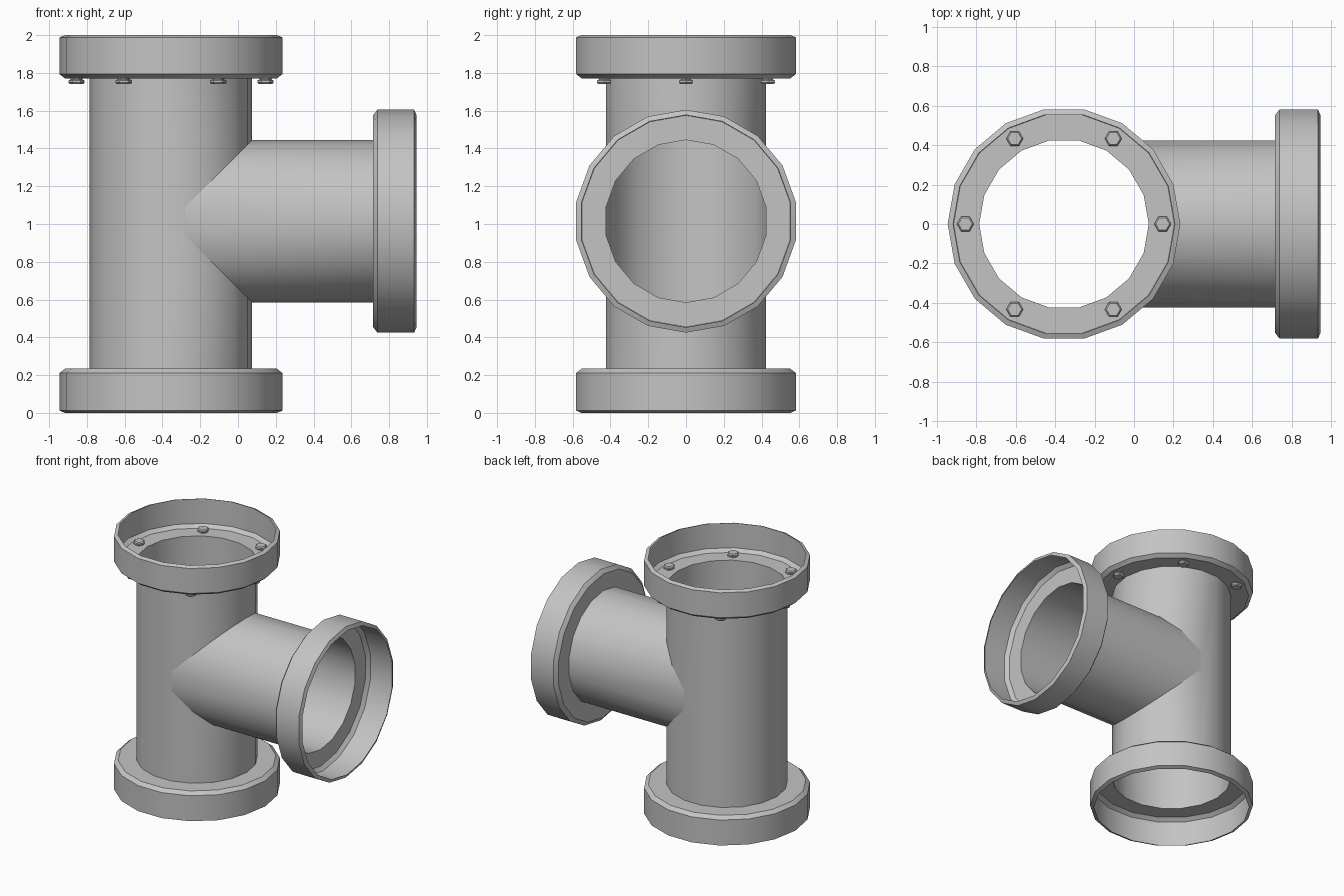
import bpy, bmesh, math
from mathutils import Matrix, Vector

cube = bpy.data.objects.get("Cube")
if cube:
    bpy.data.objects.remove(cube, do_unlink=True)

SIDES = 18
R = 0.43               # pipe radius
CX, ZC = -0.355, 1.015   # run axis x, branch axis z
LOW, HIGH = 0.235, 1.77  # flange ledges on the run
BRANCH_END = 0.715

grey = bpy.data.materials.new("pipe grey")
grey.use_nodes = True
grey.diffuse_color = (0.55, 0.55, 0.55, 1)
grey.node_tree.nodes["Principled BSDF"].inputs["Base Color"].default_value = grey.diffuse_color


def finish(name, bm):
    bmesh.ops.remove_doubles(bm, verts=bm.verts, dist=1e-5)
    mesh = bpy.data.meshes.new(name)
    bm.to_mesh(mesh)
    bm.free()
    mesh.materials.append(grey)
    obj = bpy.data.objects.new(name, mesh)
    bpy.context.collection.objects.link(obj)
    bpy.ops.object.select_all(action='DESELECT')
    obj.select_set(True)
    bpy.context.view_layer.objects.active = obj
    bpy.ops.object.shade_smooth_by_angle(angle=math.radians(30))
    return obj


def face(bm, points):
    bm.faces.new([bm.verts.new(p) for p in points])


def lathe(name, profile, sides, matrix):
    """Revolve (radius, height) points about local z."""
    bm = bmesh.new()
    verts = [bm.verts.new((r, 0, h)) for r, h in profile]
    edges = [bm.edges.new(pair) for pair in zip(verts, verts[1:])]
    bmesh.ops.spin(bm, geom=verts + edges, cent=(0, 0, 0), axis=(0, 0, 1),
                   angle=math.tau, steps=sides, use_merge=True)
    bm.transform(matrix)
    if profile[0][0] == 0:
        bmesh.ops.remove_doubles(bm, verts=bm.verts, dist=1e-5)
        bmesh.ops.recalc_face_normals(bm, faces=bm.faces)
    return finish(name, bm)


angles = [math.tau * k / SIDES for k in range(SIDES)]
pairs = list(zip(angles, angles[1:] + angles[:1]))

# Run pipe, with the mitred opening on its +x side
def column(a):
    x, y, c = CX + R * math.cos(a), R * math.sin(a), R * math.cos(a)
    heights = [LOW, ZC - c, ZC + c, HIGH] if c > 0 else [LOW, HIGH]
    return [Vector((x, y, z)) for z in heights]


bm = bmesh.new()
for a, b in pairs:
    p, q = column(a), column(b)
    if len(p) == len(q) == 4:
        for i in (0, 2):
            face(bm, [p[i], q[i], q[i + 1], p[i + 1]])
    else:
        face(bm, q + p[::-1])
bmesh.ops.remove_doubles(bm, verts=bm.verts, dist=1e-5)
bmesh.ops.recalc_face_normals(bm, faces=bm.faces)
finish("run_pipe", bm)

# Branch pipe, starting on the same mitre line
def seam(a):
    return Vector((CX + R * abs(math.cos(a)), R * math.sin(a), ZC + R * math.cos(a)))


bm = bmesh.new()
for a, b in pairs:
    p, q = seam(a), seam(b)
    face(bm, [p, (BRANCH_END, p.y, p.z), (BRANCH_END, q.y, q.z), q])
finish("branch_pipe", bm)

# Open sheet flanges: ledge, bevel, wall, bevelled rim
flange = [(R, 0), (0.56, 0), (0.59, 0.023), (0.59, 0.218), (0.562, 0.23)]
lathe("top_flange", flange, SIDES, Matrix.Translation((CX, 0, HIGH)))
lathe("bottom_flange", [(r, h * LOW / 0.23) for r, h in flange], SIDES,
      Matrix.Translation((CX, 0, LOW)) @ Matrix.Rotation(math.pi, 4, 'X'))
lathe("branch_flange", flange, SIDES,
      Matrix.Translation((BRANCH_END, 0, ZC)) @ Matrix.Rotation(math.pi / 2, 4, 'Y'))

# Six hex bolts through the top ledge
half = [(0, 0.03), (0.035, 0.03), (0.043, 0.022), (0.043, 0.01), (0.032, 0.005)]
bolt = [(r, -h) for r, h in half] + half[::-1]
for i in range(6):
    a = math.tau * i / 6
    spot = (CX + 0.5 * math.cos(a), 0.5 * math.sin(a), HIGH)
    lathe(f"bolt_{i + 1}", bolt, 6, Matrix.Translation(spot))
